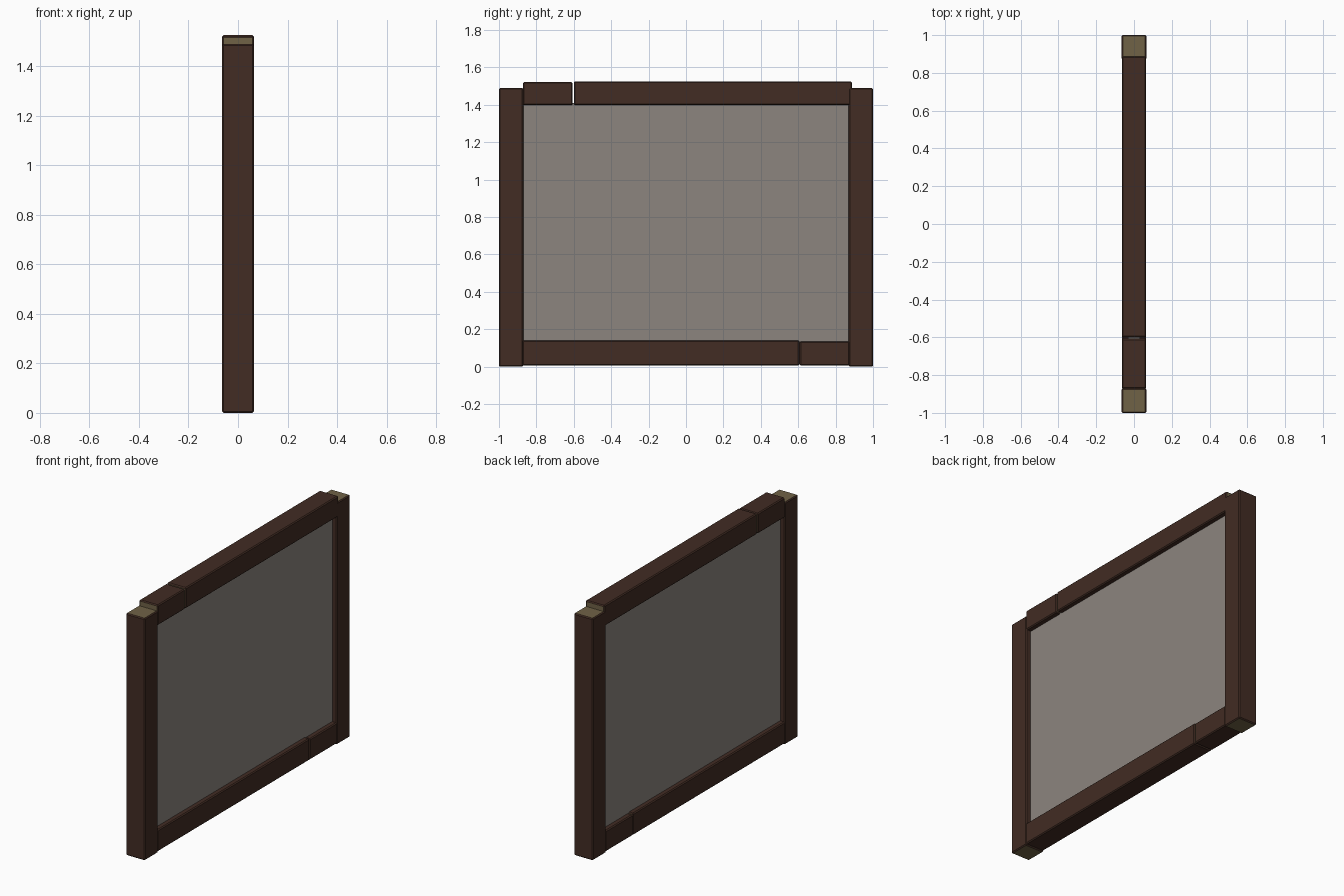
import bpy, bmesh
from mathutils import Vector

if "Cube" in bpy.data.objects:
    bpy.data.objects.remove(bpy.data.objects["Cube"])


def material(name, rgb):
    m = bpy.data.materials.new(name)
    m.diffuse_color = (*rgb, 1)
    m.use_nodes = True
    m.node_tree.nodes["Principled BSDF"].inputs["Base Color"].default_value = m.diffuse_color
    return m


DARK_WOOD = material("dark_wood", (0.054, 0.025, 0.017))
END_GRAIN = material("end_grain", (0.162, 0.122, 0.061))
PLASTER = material("plaster", (0.262, 0.235, 0.212))


def box(name, lo, hi, mats, bevel=0.0, grain=None):
    """Box between two corners; faces along the grain axis get the second material."""
    lo, hi = Vector(lo), Vector(hi)
    bm = bmesh.new()
    bmesh.ops.create_cube(bm, size=1)
    for v in bm.verts:
        v.co = Vector([(lo[i] + hi[i]) / 2 + v.co[i] * (hi[i] - lo[i]) for i in range(3)])
    if bevel:
        bmesh.ops.bevel(bm, geom=bm.edges[:], offset=bevel, segments=1, affect='EDGES')
    bm.normal_update()
    if grain is not None:
        for f in bm.faces:
            f.material_index = int(abs(f.normal[grain]) > 0.9)
    me = bpy.data.meshes.new(name)
    bm.to_mesh(me)
    bm.free()
    for m in mats:
        me.materials.append(m)
    ob = bpy.data.objects.new(name, me)
    bpy.context.collection.objects.link(ob)
    return ob


W = 0.065   # half depth of the posts
B = 0.064   # half depth of the beams
WOOD = (DARK_WOOD, END_GRAIN)

# Upright posts
for name, y0, y1 in (("front_post", -1, -0.87), ("back_post", 0.87, 1)):
    box(name, (-W, y0, 0), (W, y1, 1.49), WOOD, 0.006, 2)

# Beams: each side has a long and a short piece
beams = (
    ("top_long_beam", -0.6, 0.887, 1.398, 1.526),
    ("top_short_beam", -0.871, -0.607, 1.398, 1.523),
    ("bottom_long_beam", -0.875, 0.606, 0.006, 0.14),
    ("bottom_short_beam", 0.608, 0.875, 0.006, 0.135),
)
for name, y0, y1, z0, z1 in beams:
    box(name, (-B, y0, z0), (B, y1, z1), WOOD, 0.006, 1)

# Infill panel
box("wall_panel", (-0.033, -0.88, 0.1), (0.033, 0.88, 1.41), (PLASTER,))
